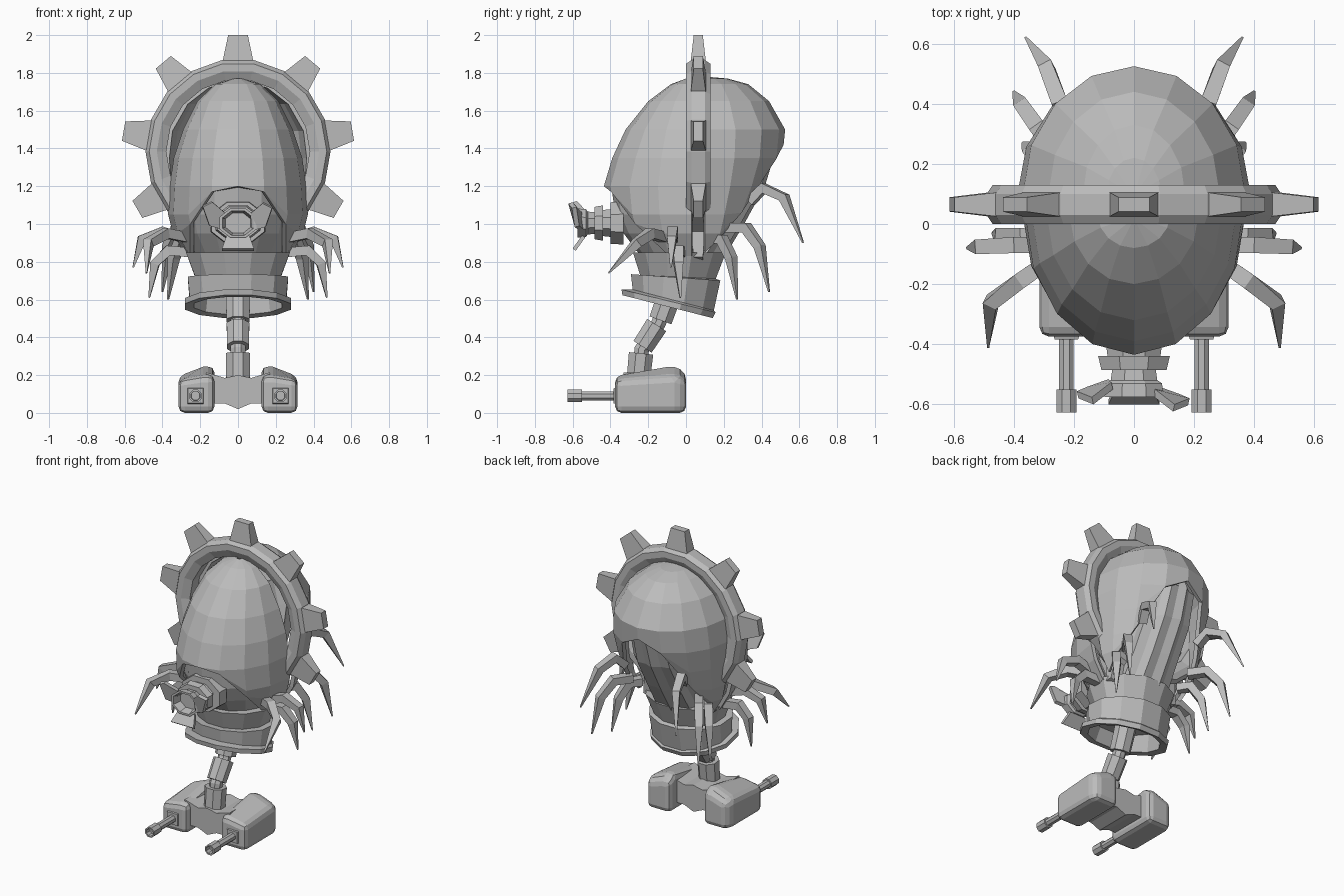
import bpy, bmesh, math
from math import sin, cos, pi, radians
from mathutils import Vector, Matrix

cube = bpy.data.objects.get("Cube")
if cube:
    bpy.data.objects.remove(cube)

grey = bpy.data.materials.new("plain_grey")
grey.use_nodes = True
grey.diffuse_color = (0.5, 0.5, 0.5, 1)
grey.node_tree.nodes["Principled BSDF"].inputs["Base Color"].default_value = (0.5, 0.5, 0.5, 1)


def finish(name, bm, thickness=0, bevel=0):
    bmesh.ops.remove_doubles(bm, verts=bm.verts, dist=0.0005)
    bmesh.ops.recalc_face_normals(bm, faces=bm.faces)
    mesh = bpy.data.meshes.new(name)
    bm.to_mesh(mesh)
    bm.free()
    mesh.materials.append(grey)
    ob = bpy.data.objects.new(name, mesh)
    bpy.context.collection.objects.link(ob)
    if thickness:
        mod = ob.modifiers.new("thickness", 'SOLIDIFY')
        mod.thickness = thickness
    if bevel:
        mod = ob.modifiers.new("bevel", 'BEVEL')
        mod.width, mod.segments = bevel, 2
    return ob


def loft(name, rings, caps=True, closed=True, loop=False, **kw):
    """Skin a list of point rings."""
    bm = bmesh.new()
    rows = [[bm.verts.new(p) for p in ring] for ring in rings]
    n = len(rows[0])
    pairs = list(zip(rows, rows[1:])) + ([(rows[-1], rows[0])] if loop else [])
    for a, b in pairs:
        for i in range(n if closed else n - 1):
            j = (i + 1) % n
            quad = (a[i], a[j], b[j], b[i])
            if len({tuple(round(c, 4) for c in v.co) for v in quad}) > 2:
                bm.faces.new(quad)
    if caps and not loop:
        bm.faces.new(rows[0])
        bm.faces.new(rows[-1])
    return finish(name, bm, **kw)


def hoop(y0, z0, y1, z1, hx, n=12, ridge=1.0):
    """Tilted oval from a front point to a back point; ridge pulls in every other point."""
    out = []
    for i in range(n):
        a = 2 * pi * (i + 0.5) / n
        k = ridge if i % 2 else 1
        t = 0.5 - 0.5 * cos(a) * k
        out.append((hx * sin(a) * k, y0 + (y1 - y0) * t, z0 + (z1 - z0) * t))
    return out


def tube(name, pts, radii, sides=4, ref=(0, 0, 1)):
    pts = [Vector(p) for p in pts]
    rings = []
    for i, p in enumerate(pts):
        d = (pts[min(i + 1, len(pts) - 1)] - pts[max(i - 1, 0)]).normalized()
        s = d.cross(Vector(ref)).normalized()
        u = s.cross(d)
        rings.append([p + radii[i] * (s * cos(a) + u * sin(a))
                      for a in (2 * pi * (k + 0.5) / sides for k in range(sides))])
    return loft(name, rings)


# Half-shell outlines: height, furthest y, half width
FRONT = [(1.77, 0.0, 0.02), (1.74, -0.08, 0.12), (1.65, -0.2, 0.215), (1.5, -0.32, 0.29),
         (1.35, -0.39, 0.34), (1.2, -0.435, 0.362), (1.05, -0.415, 0.37),
         (0.95, -0.37, 0.345), (0.83, -0.28, 0.275)]
BACK = [(1.78, 0.105, 0.01), (1.77, 0.22, 0.09), (1.74, 0.33, 0.17), (1.65, 0.44, 0.285),
        (1.5, 0.525, 0.37), (1.35, 0.51, 0.388), (1.2, 0.45, 0.378), (1.05, 0.37, 0.365),
        (0.95, 0.31, 0.345), (0.83, 0.24, 0.275)]
# Rim heights from the middle of each half round to its side
FRONT_RIM = [1.2, 1.17, 1.0, 0.83, 0.83]
BACK_RIM = [1.42, 1.34, 1.06, 0.92, 0.85]


def half_ring(outline, base_y, z, rim=None, inset=0.0):
    """Half oval at height z, clamped to the rim heights."""
    ring = []
    for i in range(-4, 5):
        h = max(z, rim[abs(i)]) if rim else z
        for (za, ya, wa), (zb, yb, wb) in zip(outline, outline[1:]):
            if h >= zb - 1e-6:
                t = (za - h) / (za - zb)
                y, w = ya + (yb - ya) * t, wa + (wb - wa) * t
                break
        a = pi * i / 8
        reach = (y - base_y) * (1 - inset / abs(y - base_y))
        ring.append(((w - inset) * sin(a), base_y + reach * cos(a), h))
    return ring


# Front shell notched over the snout, rear shell arched open
loft("front_shell", [half_ring(FRONT, 0.03, r[0], FRONT_RIM) for r in FRONT],
     caps=False, closed=False, thickness=0.025)
loft("rear_shell", [half_ring(BACK, 0.1, r[0], BACK_RIM) for r in BACK],
     caps=False, closed=False, thickness=0.025)

# Recessed face plate under the front notch
loft("face_plate", [half_ring(FRONT, 0.03, z, inset=0.04) for z in (1.3, 1.2, 1.05, 0.95, 0.83)],
     caps=False, closed=False, thickness=0.01)

# Ribbed inner column seen through the rear opening
loft("ribbed_core", [hoop(y0, z, y1, z, w, 20, 0.88) for y0, z, y1, w in (
    (-0.2, 0.8, 0.19, 0.2), (-0.08, 1.0, 0.31, 0.19), (0.05, 1.2, 0.42, 0.19),
    (0.14, 1.4, 0.48, 0.17), (0.2, 1.55, 0.42, 0.1))])

# Tilted hollow neck collar
loft("neck_collar", [hoop(*r) for r in (
    (-0.29, 0.85, 0.22, 0.85, 0.285), (-0.25, 0.73, 0.165, 0.71, 0.235),
    (-0.3, 0.735, 0.19, 0.7, 0.275), (-0.29, 0.655, 0.155, 0.54, 0.265),
    (-0.35, 0.655, 0.165, 0.53, 0.29), (-0.345, 0.625, 0.15, 0.5, 0.29),
    (-0.3, 0.615, 0.11, 0.52, 0.24), (-0.26, 0.7, 0.14, 0.66, 0.22))])

# Cog hoop: revolved section with nine teeth
HUB = Vector((0, 0, 1.385))
SECTION = [(0.38, 0.025), (0.43, 0.0), (0.47, 0), (0.49, 0.03), (0.49, 0.1),
           (0.47, 0.13), (0.43, 0.13), (0.38, 0.105)]
loft("cog_hoop", [[HUB + Vector((r * sin(a), y, r * cos(a))) for r, y in SECTION]
                  for a in (2 * pi * (k + 0.5) / 18 for k in range(18))], loop=True)
for k in range(9):
    turn = Matrix.Rotation(radians(40 * k), 4, 'Y')
    loft("cog_tooth", [[HUB + turn @ Vector((sx * w, 0.065 + sy * d, r))
                        for sx, sy in ((-1, -1), (1, -1), (1, 1), (-1, 1))]
                       for r, w, d in ((0.46, 0.085, 0.042), (0.615, 0.052, 0.024))])

# Segmented snout with a hollow end
loft("snout", [[(1.12 * r * cos(a), y, 1.005 + 0.88 * r * sin(a))
                for a in (2 * pi * (k + 0.5) / 8 for k in range(8))]
               for y, r in ((-0.33, 0.14), (-0.4, 0.135), (-0.4, 0.09), (-0.44, 0.085),
                            (-0.44, 0.115), (-0.485, 0.105), (-0.485, 0.07), (-0.52, 0.075),
                            (-0.53, 0.09), (-0.575, 0.095), (-0.575, 0.08), (-0.52, 0.065))])


def plate(name, pts, thickness):
    bm = bmesh.new()
    bm.faces.new([bm.verts.new(p) for p in pts])
    finish(name, bm, thickness=thickness)


# Flared mouth flaps
plate("lower_flap", [(-0.06, -0.55, 0.94), (0.06, -0.55, 0.94), (0.085, -0.6, 0.87),
                     (-0.085, -0.6, 0.87)], 0.02)
for s in (1, -1):
    plate("side_flap", [(s * 0.08, -0.54, 0.97), (s * 0.15, -0.565, 0.99),
                        (s * 0.185, -0.58, 1.09), (s * 0.135, -0.6, 1.115),
                        (s * 0.07, -0.55, 1.06)], 0.025 * s)

# Spine links joining neck to base, with a thinner cord between
SPINE = [((0, -0.06, 0.7), (0, -0.135, 0.49), 0.07), ((0, -0.155, 0.465), (0, -0.23, 0.35), 0.065),
         ((0, -0.238, 0.315), (0, -0.255, 0.15), 0.07)]
for top, low, r in SPINE:
    tube("spine_link", [top, low], [r, r * 0.95], 8, ref=(1, 0, 0))
tube("spine_cord", [(0, -0.1, 0.6), (0, -0.145, 0.475), (0, -0.235, 0.335), (0, -0.25, 0.2)],
     [0.042] * 4, 8, ref=(1, 0, 0))

# Bridge between the pods
BRIDGE = [(-0.17, 0.05), (-0.07, 0.05), (0, 0.02), (0.07, 0.05), (0.17, 0.05),
          (0.17, 0.215), (0.07, 0.185), (0, 0.2), (-0.07, 0.185), (-0.17, 0.215)]
loft("base_bridge", [[(x, y, z) for x, z in BRIDGE] for y in (-0.33, -0.08)])

# Walking legs: root, knee, shin and tip on one side
LEGS = [[(0.28, -0.12, 0.93), (0.38, -0.19, 0.95), (0.475, -0.26, 0.9), (0.485, -0.41, 0.74)],
        [(0.28, -0.07, 0.92), (0.4, -0.07, 0.96), (0.51, -0.075, 0.92), (0.555, -0.08, 0.77)],
        [(0.26, -0.03, 0.85), (0.37, -0.04, 0.86), (0.44, -0.04, 0.79), (0.47, -0.03, 0.61)],
        [(0.22, 0.34, 1.12), (0.25, 0.41, 1.19), (0.29, 0.52, 1.14), (0.36, 0.62, 0.9)],
        [(0.25, 0.22, 0.98), (0.32, 0.32, 0.98), (0.37, 0.39, 0.88), (0.4, 0.44, 0.64)],
        [(0.25, 0.12, 0.92), (0.3, 0.19, 0.92), (0.34, 0.24, 0.82), (0.37, 0.27, 0.6)]]

for s in (1, -1):
    for leg in LEGS:
        tube("leg", [(s * x, y, z) for x, y, z in leg], [0.036, 0.038, 0.034, 0.005])

    # Base pod with a sloping top
    loft("base_pod", [[(s * 0.125, y, 0), (s * out, y, 0), (s * out, y, outer),
                       (s * 0.185, y, inner), (s * 0.125, y, inner)]
                      for y, out, outer, inner in ((-0.375, 0.315, 0.175, 0.195),
                                                   (-0.06, 0.315, 0.195, 0.25),
                                                   (0, 0.295, 0.175, 0.21))], bevel=0.033)
    # Gun socket, barrel and hollow muzzle
    gx = s * 0.225
    tube("gun_socket", [(gx, -0.36, 0.09), (gx, -0.385, 0.09)], [0.065, 0.055])
    tube("gun_barrel", [(gx, -0.36, 0.09), (gx, -0.56, 0.09)], [0.026] * 2, 8)
    loft("gun_muzzle", [[(gx + r * cos(a), y, 0.09 + r * sin(a))
                         for a in (2 * pi * (k + 0.5) / 8 for k in range(8))]
                        for y, r in ((-0.55, 0.036), (-0.628, 0.036), (-0.628, 0.026), (-0.59, 0.024))])
